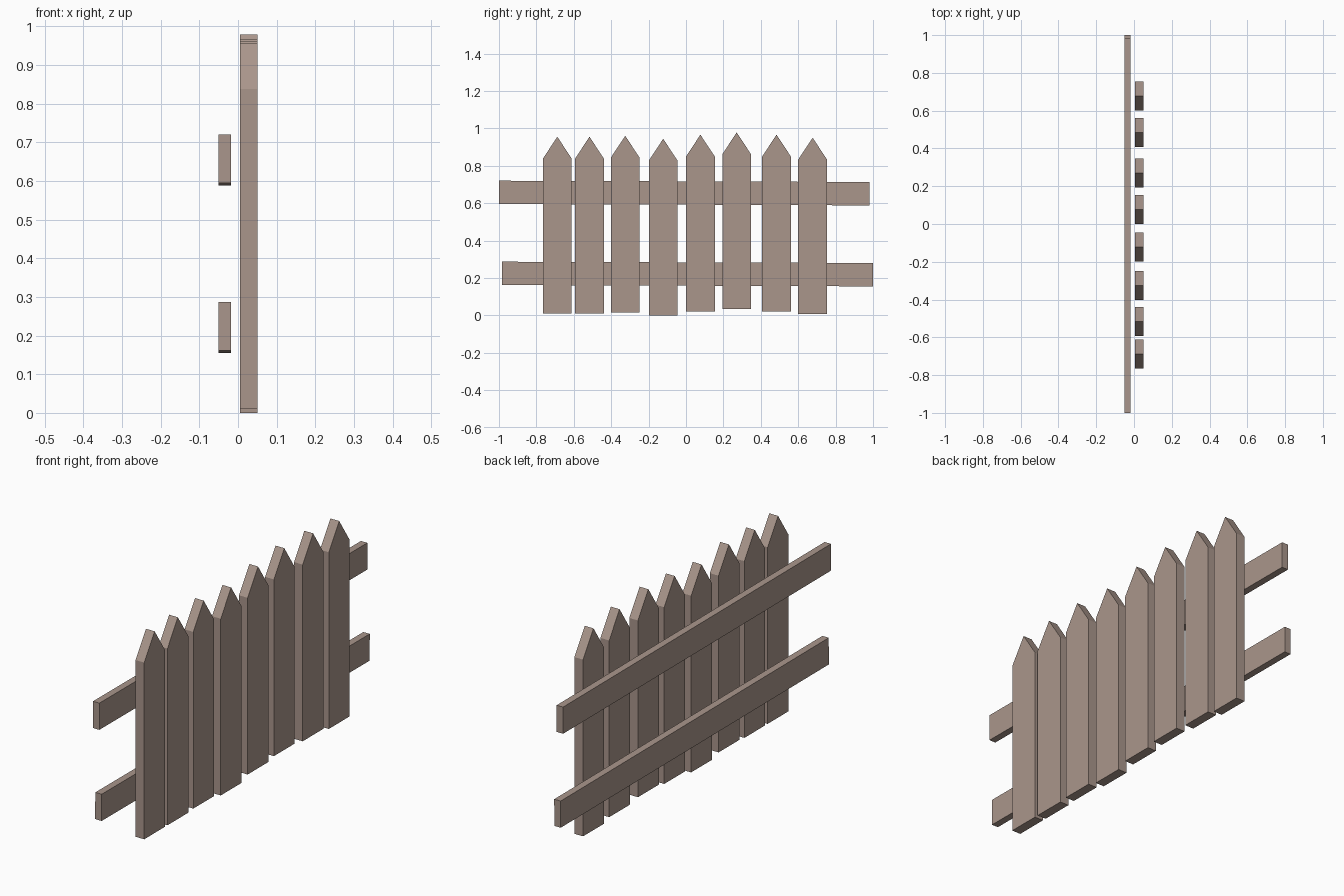
import bpy
import math

if "Cube" in bpy.data.objects:
    bpy.data.objects.remove(bpy.data.objects["Cube"])

# One weathered wood colour
wood = bpy.data.materials.new("weathered_wood")
wood.diffuse_color = (0.40, 0.305, 0.26, 1.0)
wood.use_nodes = True
wood.node_tree.nodes["Principled BSDF"].inputs["Base Color"].default_value = wood.diffuse_color


def extrude_profile(name, profile, x0, x1):
    """Extrude a counter-clockwise (y, z) outline from x0 to x1."""
    n = len(profile)
    verts = [(x, y, z) for x in (x0, x1) for y, z in profile]
    faces = [tuple(reversed(range(n))), tuple(range(n, 2 * n))]
    faces += [(i, (i + 1) % n, n + (i + 1) % n, n + i) for i in range(n)]
    mesh = bpy.data.meshes.new(name)
    mesh.from_pydata(verts, [], faces)
    mesh.materials.append(wood)
    obj = bpy.data.objects.new(name, mesh)
    bpy.context.collection.objects.link(obj)
    return obj


# Pointed pickets: (centre y, bottom z), unevenly spaced by hand
PICKETS = [(-0.688, 0.011), (-0.516, 0.011), (-0.325, 0.016), (-0.122, 0.0),
           (0.077, 0.022), (0.271, 0.034), (0.484, 0.022), (0.677, 0.006)]
HALF, SHOULDER, TIP = 0.077, 0.827, 0.944
for i, (y, z) in enumerate(PICKETS, 1):
    outline = [(y - HALF, z), (y + HALF, z), (y + HALF, z + SHOULDER),
               (y, z + TIP), (y - HALF, z + SHOULDER)]
    extrude_profile(f"picket_{i}", outline, 0.005, 0.05)

# Two rails behind, sloping down slightly towards +y
for name, y0, y1, z in [("upper_rail", -1.0, 0.982, 0.654),
                        ("lower_rail", -0.983, 1.0, 0.221)]:
    half_len, h = (y1 - y0) / 2, 0.0625
    rail = extrude_profile(name, [(-half_len, -h), (half_len, -h),
                                  (half_len, h), (-half_len, h)], -0.0165, 0.0165)
    rail.location = (-0.0345, (y0 + y1) / 2, z)
    rail.rotation_euler.x = -math.radians(0.2)
